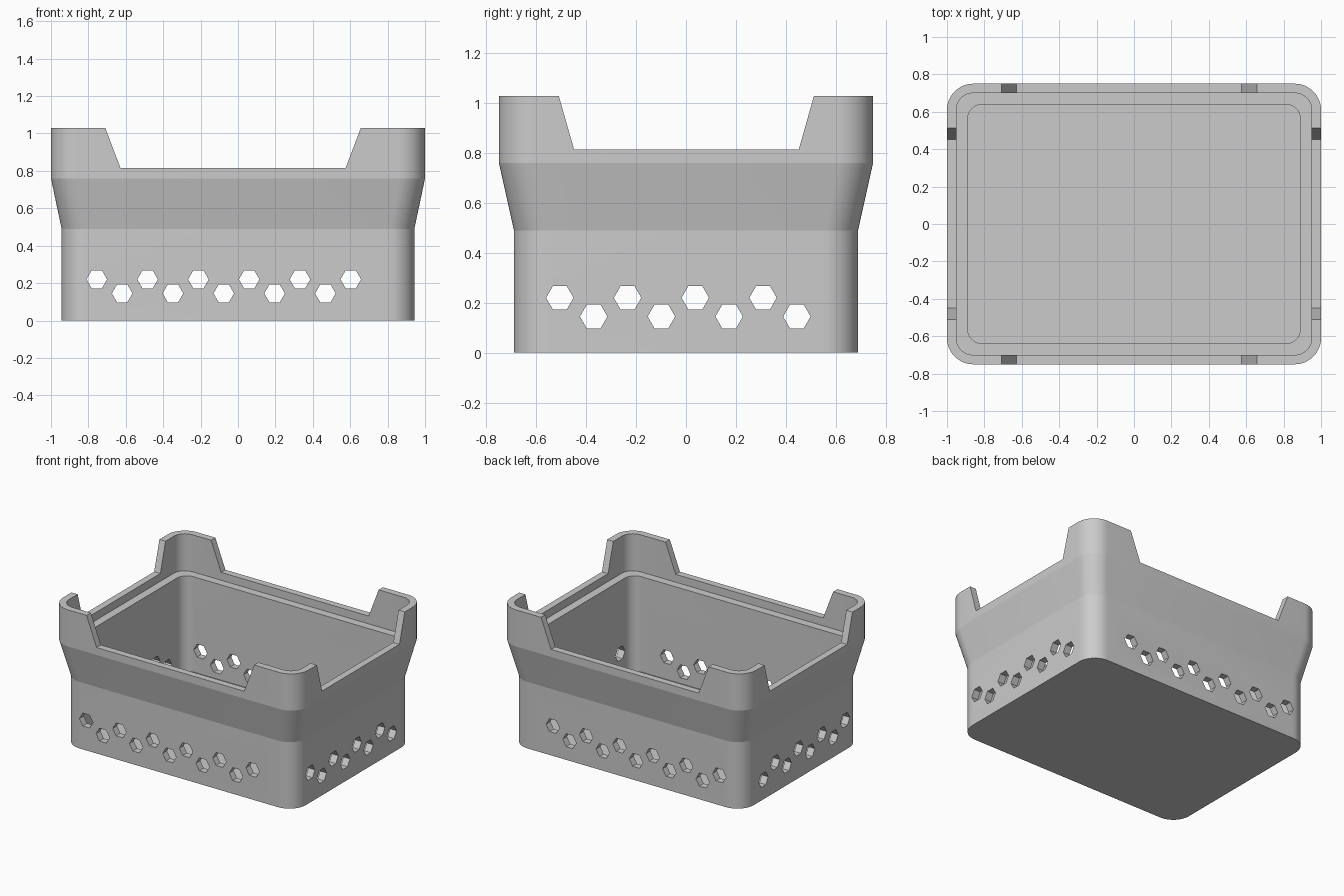
import bpy, bmesh, math
from mathutils import Vector

cube = bpy.data.objects.get("Cube")
if cube:
    bpy.data.objects.remove(cube, do_unlink=True)

# Single flat colour
grey = bpy.data.materials.new("light_grey")
grey.use_nodes = True
COLOUR = (0.6, 0.6, 0.6, 1.0)
grey.diffuse_color = COLOUR
bsdf = next(n for n in grey.node_tree.nodes if n.type == 'BSDF_PRINCIPLED')
bsdf.inputs["Base Color"].default_value = COLOUR


def make_object(name, bm):
    bmesh.ops.recalc_face_normals(bm, faces=bm.faces)
    mesh = bpy.data.meshes.new(name)
    bm.to_mesh(mesh)
    bm.free()
    mesh.materials.append(grey)
    obj = bpy.data.objects.new(name, mesh)
    bpy.context.collection.objects.link(obj)
    return obj


def rounded_rect(hx, hy, r, z, seg=12):
    """Points of a rounded rectangle with half sizes hx, hy."""
    pts = []
    for q, (sx, sy) in enumerate([(1, 1), (-1, 1), (-1, -1), (1, -1)]):
        for i in range(seg + 1):
            a = (q + i / seg) * math.pi / 2
            pts.append(Vector((sx * (hx - r) + r * math.cos(a),
                               sy * (hy - r) + r * math.sin(a), z)))
    return pts


def add_prism(bm, profile, axis):
    """Long prism through the whole crate; profile is (along, z) pairs."""
    ends = []
    for d in (-1.5, 1.5):
        ends.append([bm.verts.new((d, u, z) if axis == 'X' else (u, d, z))
                     for u, z in profile])
    bm.faces.new(ends[0])
    bm.faces.new(ends[1])
    n = len(profile)
    for i in range(n):
        j = (i + 1) % n
        bm.faces.new((ends[0][i], ends[0][j], ends[1][j], ends[1][i]))


# Crate body: outside wall, flared collar, rim, stacking ledge, cavity
rings = [  # half x, half y, corner radius, height
    (0.943, 0.69, 0.135, 0.0),
    (0.943, 0.69, 0.135, 0.49),
    (1.0, 0.75, 0.14, 0.76),
    (1.0, 0.75, 0.14, 1.03),
    (0.95, 0.70, 0.09, 1.03),
    (0.95, 0.70, 0.09, 0.757),
    (0.89, 0.64, 0.08, 0.757),
    (0.89, 0.64, 0.08, 0.055),
]
bm = bmesh.new()
loops = [[bm.verts.new(p) for p in rounded_rect(*ring)] for ring in rings]
for low, high in zip(loops, loops[1:]):
    for i in range(len(low)):
        j = (i + 1) % len(low)
        bm.faces.new((low[i], low[j], high[j], high[i]))
bm.faces.new(loops[0])    # underside
bm.faces.new(loops[-1])   # floor
crate = make_object("crate_body", bm)


def make_cutter(name, axis, notch, first, count):
    """Rim notch plus a zigzag row of hexagonal vents along one axis."""
    bm = bmesh.new()
    a, b, slope = notch
    low, high = 0.815, 1.2
    run = slope * (high - low)
    add_prism(bm, [(a, low), (b, low), (b + run, high), (a - run, high)], axis)
    for i in range(count):
        u = first + i * 0.1358
        z = 0.145 if i % 2 else 0.22
        add_prism(bm, [(u + 0.055 * math.cos(k * math.pi / 3),
                        z + 0.055 * math.sin(k * math.pi / 3))
                       for k in range(6)], axis)
    cutter = make_object(name, bm)
    cutter.hide_render = True
    return cutter


cutters = [
    make_cutter("front_back_cutter", 'Y', (-0.628, 0.575, 0.38), -0.755, 11),
    make_cutter("side_cutter", 'X', (-0.449, 0.452, 0.285), -0.506, 8),
]

# Cut the notches and vents, then drop the helpers
bpy.ops.object.select_all(action='DESELECT')
crate.select_set(True)
bpy.context.view_layer.objects.active = crate
for cutter in cutters:
    mod = crate.modifiers.new(cutter.name, 'BOOLEAN')
    mod.operation = 'DIFFERENCE'
    mod.solver = 'EXACT'
    mod.object = cutter
    bpy.ops.object.modifier_apply(modifier=mod.name)
for cutter in cutters:
    bpy.data.objects.remove(cutter, do_unlink=True)

# Smooth corners, crisp creases
bpy.ops.object.shade_smooth_by_angle(angle=math.radians(10))
